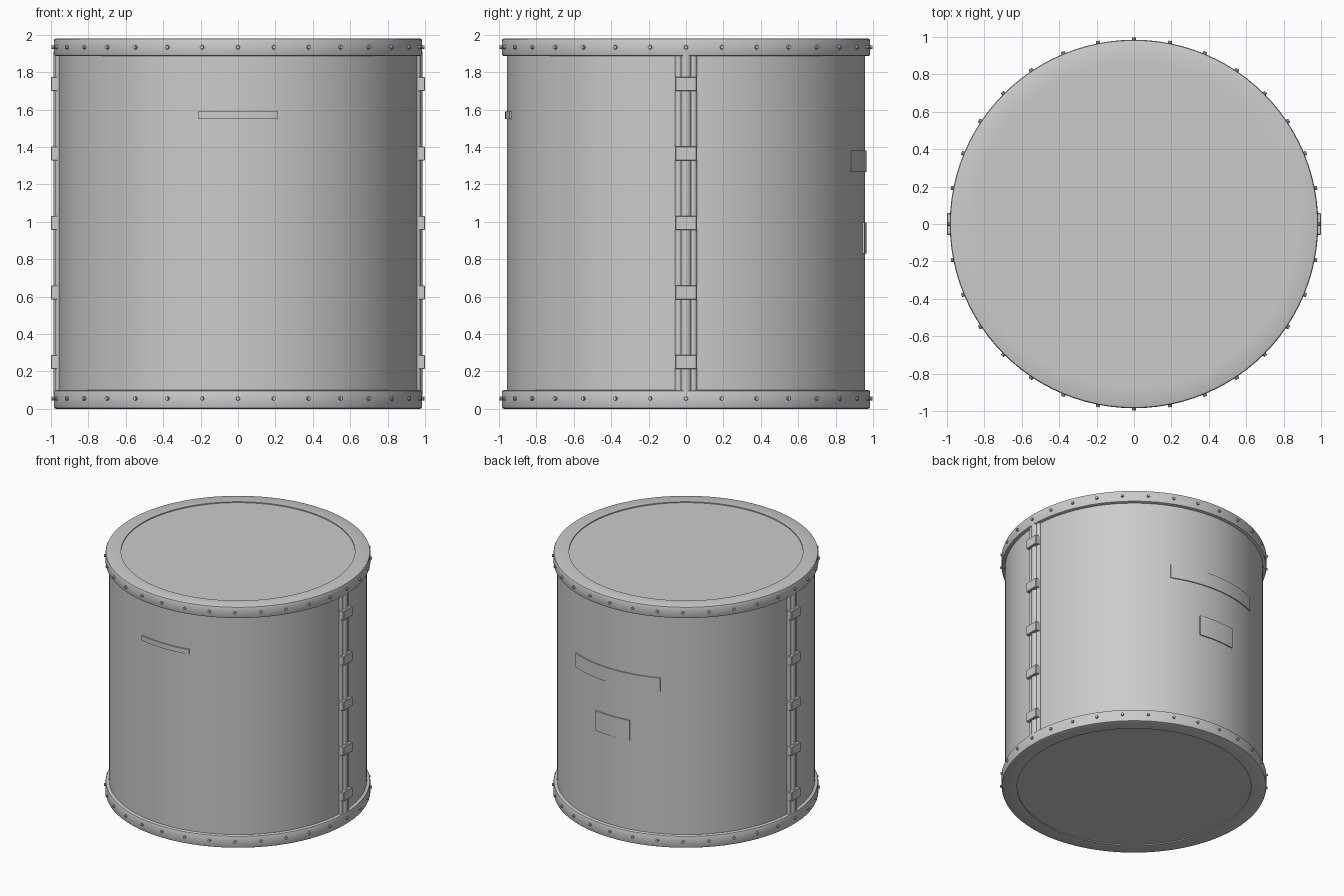
import bpy, bmesh, math
from mathutils import Matrix, Vector

if "Cube" in bpy.data.objects:
    bpy.data.objects.remove(bpy.data.objects["Cube"])

SEG = 96
H = 1.98


def finish(name, bm, smooth=True):
    bmesh.ops.recalc_face_normals(bm, faces=bm.faces)
    me = bpy.data.meshes.new(name)
    bm.to_mesh(me)
    bm.free()
    ob = bpy.data.objects.new(name, me)
    bpy.context.collection.objects.link(ob)
    if smooth:
        bpy.ops.object.select_all(action='DESELECT')
        ob.select_set(True)
        bpy.context.view_layer.objects.active = ob
        bpy.ops.object.shade_smooth_by_angle(angle=math.radians(35))
    return ob


def lathe(name, profile):
    """Spin a closed or axis-to-axis (radius, z) profile about z."""
    bm = bmesh.new()
    vs = [bm.verts.new((r, 0, z)) for r, z in profile]
    es = [bm.edges.new(p) for p in zip(vs, vs[1:])]
    bmesh.ops.spin(bm, geom=vs + es, cent=(0, 0, 0), axis=(0, 0, 1),
                   angle=math.tau, steps=SEG)
    bmesh.ops.remove_doubles(bm, verts=bm.verts, dist=1e-4)
    return finish(name, bm)


def arc_plate(name, direction, half, z0, z1, r0=0.945, r1=0.967):
    """Thin plate that follows the drum wall (angles in degrees)."""
    bm = bmesh.new()
    n = 12
    loops = []
    for i in range(n + 1):
        a = math.radians(direction - half + 2 * half * i / n)
        c, s = math.cos(a), math.sin(a)
        loops.append([bm.verts.new((r * c, r * s, z)) for r, z in
                      ((r0, z0), (r1, z0), (r1, z1), (r0, z1))])
    for a, b in zip(loops, loops[1:]):
        for k in range(4):
            bm.faces.new((a[k], a[(k + 1) % 4], b[(k + 1) % 4], b[k]))
    bm.faces.new(loops[0])
    bm.faces.new(loops[-1])
    return finish(name, bm)


def box(name, lo, hi, bevel=0.0):
    lo, hi = Vector(lo), Vector(hi)
    bm = bmesh.new()
    bmesh.ops.create_cube(bm, size=1, matrix=Matrix.Translation((lo + hi) / 2)
                          @ Matrix.Diagonal((*[abs(d) for d in hi - lo], 1)))
    if bevel:
        bmesh.ops.bevel(bm, geom=bm.edges[:], offset=bevel, segments=1, affect='EDGES')
    return finish(name, bm, False)


# Drum body with slightly recessed end faces
lathe("drum_body", [(0, 0.008), (0.958, 0.008), (0.958, H - 0.008), (0, H - 0.008)])

# Top and bottom rims with rounded edges
b = 0.012
for name, z0, z1 in (("bottom_rim", 0, 0.1), ("top_rim", H - 0.095, H)):
    lathe(name, [(0.87, z0), (0.985 - b, z0), (0.985 - b * 0.3, z0 + b * 0.3),
                 (0.985, z0 + b), (0.985, z1 - b), (0.985 - b * 0.3, z1 - b * 0.3),
                 (0.985 - b, z1), (0.87, z1), (0.87, z0)])

# Rivets around both rims
for name, z in (("bottom_rivets", 0.055), ("top_rivets", H - 0.047)):
    bm = bmesh.new()
    for i in range(32):
        m = (Matrix.Rotation(math.tau * i / 32, 4, 'Z')
             @ Matrix.Translation((0.985, 0, z)) @ Matrix.Rotation(math.pi / 2, 4, 'Y'))
        bmesh.ops.create_cone(bm, cap_ends=True, segments=10, radius1=0.013,
                              radius2=0.010, depth=0.026, matrix=m)
    finish(name, bm)

# Side seams: central pipe, flanking pipes and clamps
for side, s in (("right", 1), ("left", -1)):
    for part, y, x, r in (("seam_pipe", 0, 0.957, 0.029),
                          ("seam_flange_front", -0.04, 0.957, 0.019),
                          ("seam_flange_back", 0.04, 0.957, 0.019)):
        bm = bmesh.new()
        bmesh.ops.create_cone(bm, cap_ends=True, segments=20, radius1=r, radius2=r,
                              depth=1.84, matrix=Matrix.Translation((s * x, y, H / 2)))
        finish(f"{side}_{part}", bm)
    for i in range(5):
        z = 0.25 + 0.3715 * i
        box(f"{side}_clamp_{i + 1}", (s * 0.945, -0.058, z - 0.038),
            (s * 1.0, 0.058, z + 0.038), 0.004)

# Curved plates on the wall
arc_plate("front_plate", -90, 12.8, 1.55, 1.59)
arc_plate("back_upper_plate", 90, 23.5, 1.265, 1.38, r1=0.966)
arc_plate("back_lower_plate", 90, 9.3, 0.83, 0.995, r1=0.966)
